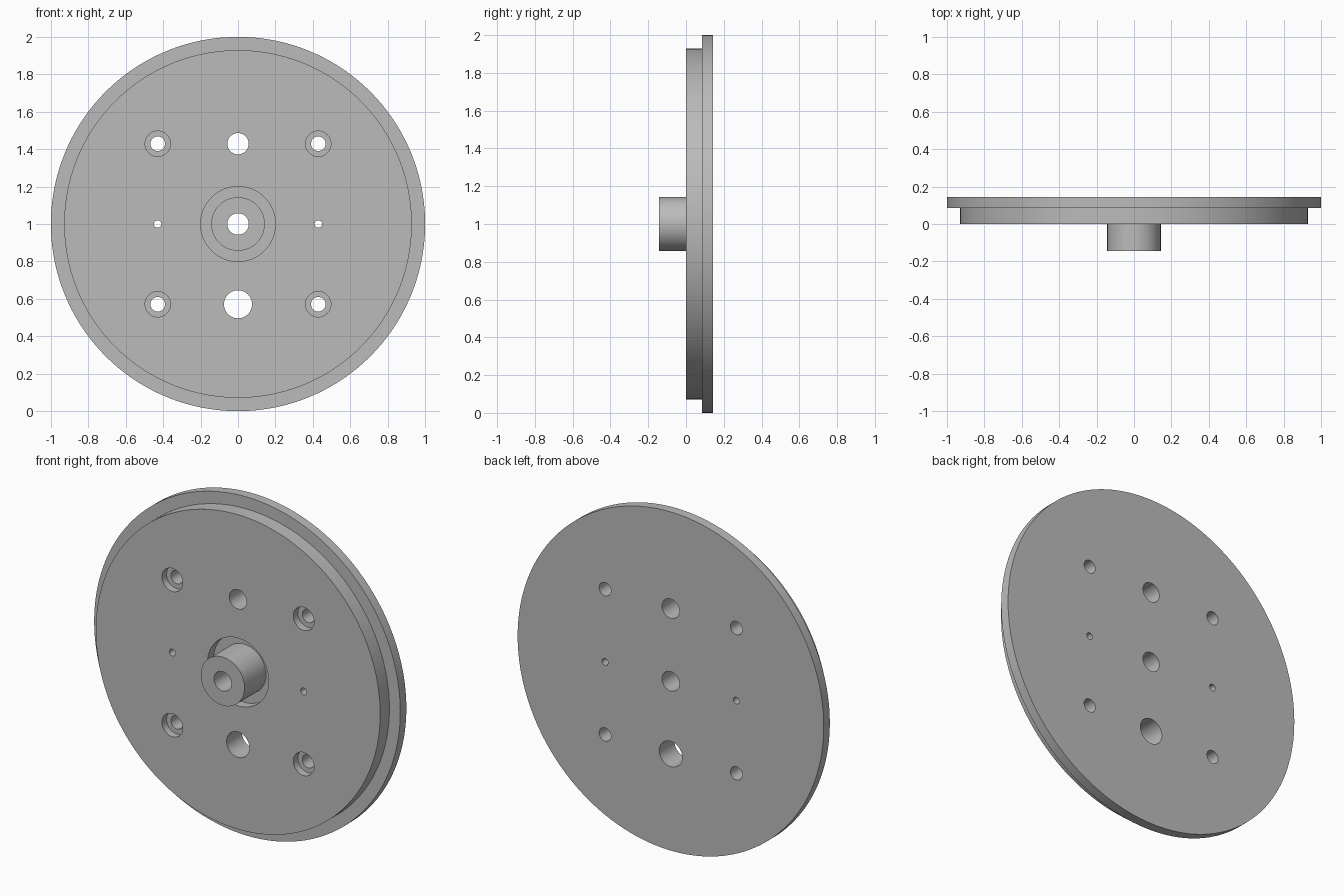
import bpy, bmesh, math
from mathutils import Vector

cube = bpy.data.objects.get("Cube")
if cube:
    bpy.data.objects.remove(cube, do_unlink=True)

# Single grey metal material
metal = bpy.data.materials.new("grey_metal")
metal.use_nodes = True
grey = (0.5, 0.5, 0.5, 1)
metal.diffuse_color = grey
metal.node_tree.nodes["Principled BSDF"].inputs["Base Color"].default_value = grey


def lathe(name, profile, steps, x=0, z=1, closed=True):
    """Turn a (radius, y) profile around an axis parallel to y."""
    bm = bmesh.new()
    verts = [bm.verts.new((r, y, 0)) for r, y in profile]
    edges = [bm.edges.new(pair) for pair in zip(verts, verts[1:])]
    if closed:
        edges.append(bm.edges.new((verts[-1], verts[0])))
    bmesh.ops.spin(bm, geom=verts + edges, cent=(0, 0, 0), axis=(0, 1, 0),
                   angle=math.tau, steps=steps, use_merge=True)
    bmesh.ops.remove_doubles(bm, verts=bm.verts[:], dist=1e-5)
    bmesh.ops.recalc_face_normals(bm, faces=bm.faces[:])
    bmesh.ops.translate(bm, verts=bm.verts[:], vec=Vector((x, 0, z)))
    mesh = bpy.data.meshes.new(name)
    bm.to_mesh(mesh)
    bm.free()
    obj = bpy.data.objects.new(name, mesh)
    bpy.context.collection.objects.link(obj)
    mesh.materials.append(metal)
    return obj


FRONT, BACK, STEP, HUB = 0, 0.143, 0.086, -0.143
RECESS = 0.057       # depth of the groove around the hub
SEAT = 0.043         # depth of the screw head seats
SPREAD = 0.429       # distance of the holes from the centre lines

# Stepped disc with bored hub and surrounding recess
disc = lathe("flanged_disc", [
    (0.057, HUB), (0.143, HUB), (0.143, RECESS), (0.2, RECESS),
    (0.2, FRONT), (0.929, FRONT), (0.929, STEP), (1, STEP),
    (1, BACK), (0.057, BACK)], 160)


def plain_hole(name, radius, x, z):
    return lathe(name, [(0, -0.1), (radius, -0.1), (radius, 0.3), (0, 0.3)],
                 48, x, z, closed=False)


# Plain holes above and below the hub, and the small pin holes
cutters = [plain_hole("upper_hole_cutter", 0.057, 0, 1 + SPREAD),
           plain_hole("lower_hole_cutter", 0.075, 0, 1 - SPREAD)]
for side in (-1, 1):
    cutters.append(plain_hole("pin_hole_cutter", 0.02, side * SPREAD, 1))
    # Counterbored screw holes
    for level in (-1, 1):
        cutters.append(lathe("screw_hole_cutter", [
            (0, -0.1), (0.068, -0.1), (0.068, SEAT), (0.039, SEAT),
            (0.039, 0.3), (0, 0.3)], 48,
            side * SPREAD, 1 + level * SPREAD, closed=False))

# Cut every hole, then drop the cutters
bpy.context.view_layer.objects.active = disc
for cutter in cutters:
    mod = disc.modifiers.new("hole", "BOOLEAN")
    mod.operation = "DIFFERENCE"
    mod.solver = "EXACT"
    mod.object = cutter
    bpy.ops.object.modifier_apply(modifier=mod.name)
    bpy.data.objects.remove(cutter, do_unlink=True)

# Round surfaces smooth, machined edges sharp
bpy.ops.object.select_all(action="DESELECT")
disc.select_set(True)
bpy.ops.object.shade_smooth_by_angle(angle=math.radians(30))
